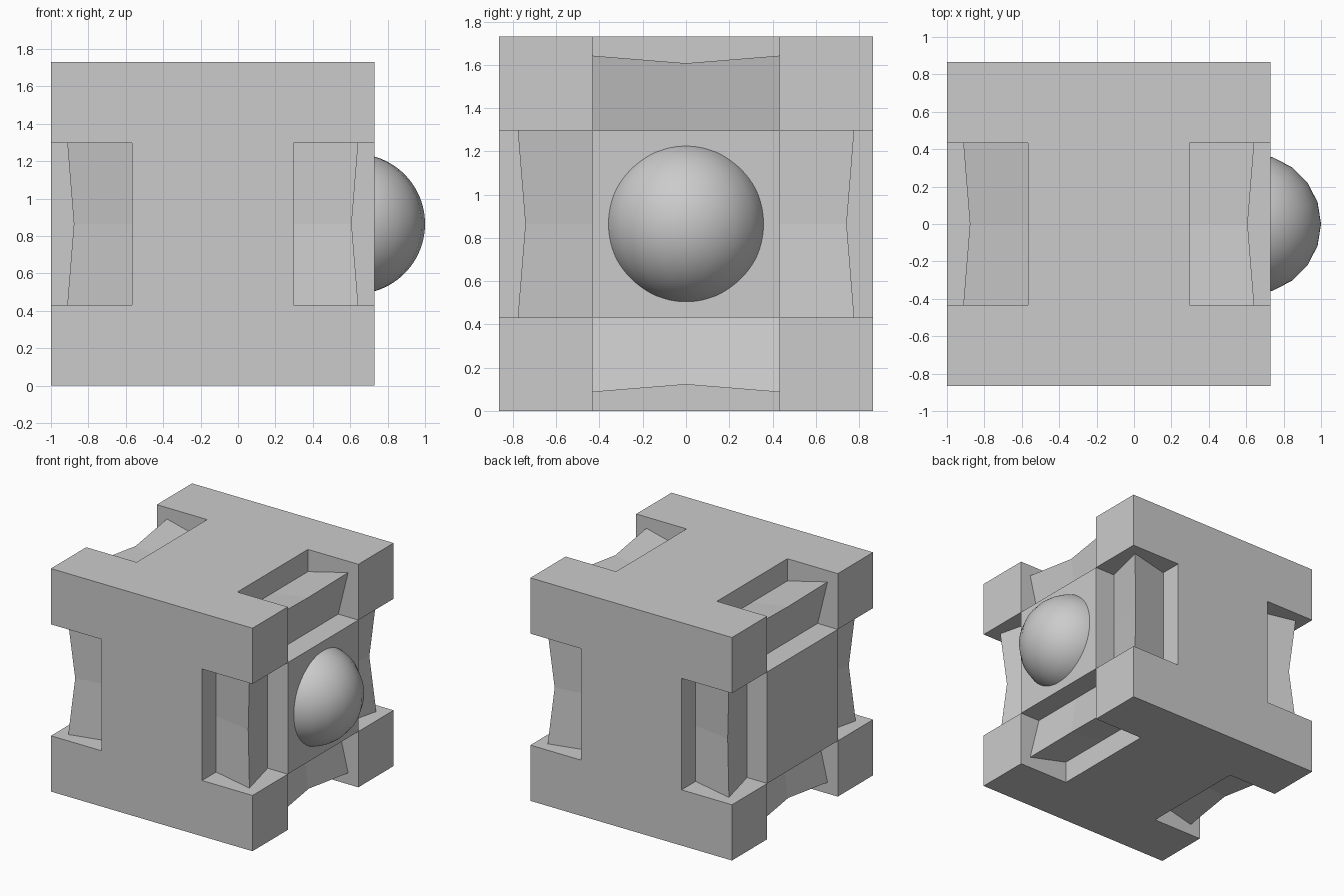
import bpy, bmesh
from math import pi
from mathutils import Matrix, Vector

if "Cube" in bpy.data.objects:
    bpy.data.objects.remove(bpy.data.objects["Cube"])

H = 0.865               # half size of the block
Q = H / 2               # notch size
CENTRE = Vector((-0.135, 0, H))


def add_object(name, bm):
    bmesh.ops.recalc_face_normals(bm, faces=bm.faces[:])
    mesh = bpy.data.meshes.new(name)
    bm.to_mesh(mesh)
    bm.free()
    ob = bpy.data.objects.new(name, mesh)
    ob.location = CENTRE
    bpy.context.collection.objects.link(ob)
    return ob


# Block: 3x3x3 cells with the middle of eight edges left out
def solid(c):
    if any(abs(v) > 1 for v in c):
        return False
    return not (c[0] != 0 and abs(c[1]) + abs(c[2]) == 1)


cuts = (-H, -Q, Q, H)
bm = bmesh.new()
for i in range(27):
    cell = (i // 9 - 1, i // 3 % 3 - 1, i % 3 - 1)
    if not solid(cell):
        continue
    for axis in range(3):
        a, b = (axis + 1) % 3, (axis + 2) % 3
        for s in (-1, 1):
            near = list(cell)
            near[axis] += s
            if solid(near):
                continue
            corners = []
            for da, db in ((0, 0), (1, 0), (1, 1), (0, 1)):
                p = [0, 0, 0]
                p[axis] = cuts[cell[axis] + 1 + (s > 0)]
                p[a] = cuts[cell[a] + 1 + da]
                p[b] = cuts[cell[b] + 1 + db]
                corners.append(bm.verts.new(p))
            if s < 0:
                corners.reverse()
            bm.faces.new(corners)
bmesh.ops.remove_doubles(bm, verts=bm.verts[:], dist=1e-4)
bmesh.ops.dissolve_limit(bm, angle_limit=0.01, verts=bm.verts[:], edges=bm.edges[:])
add_object("block", bm)


# Waisted kite-section bars filling the inner corner of each notch
def bar(side, turn):
    bm = bmesh.new()
    rings = []
    for y, ridge in ((-Q, 0.345), (0, 0.31), (Q, 0.345)):
        section = ((0, 0), (0.26, 0), (ridge, ridge), (0, 0.26))
        rings.append([bm.verts.new((side * (Q + x), y, Q + z)) for x, z in section])
    for r0, r1 in zip(rings, rings[1:]):
        for k in range(4):
            n = (k + 1) % 4
            bm.faces.new((r0[k], r0[n], r1[n], r1[k]))
    bm.faces.new(rings[0])
    bm.faces.new(rings[-1])
    bm.transform(Matrix.Rotation(turn * pi / 2, 4, 'X'))
    add_object("notch_bar", bm)


for side in (-1, 1):
    for turn in range(4):
        bar(side, turn)

# Round button on the right face
bpy.ops.mesh.primitive_uv_sphere_add(segments=20, ring_count=48, radius=0.375,
                                     location=(0.625, 0, H))
button = bpy.context.object
button.name = "round_button"
bpy.ops.object.shade_smooth()
